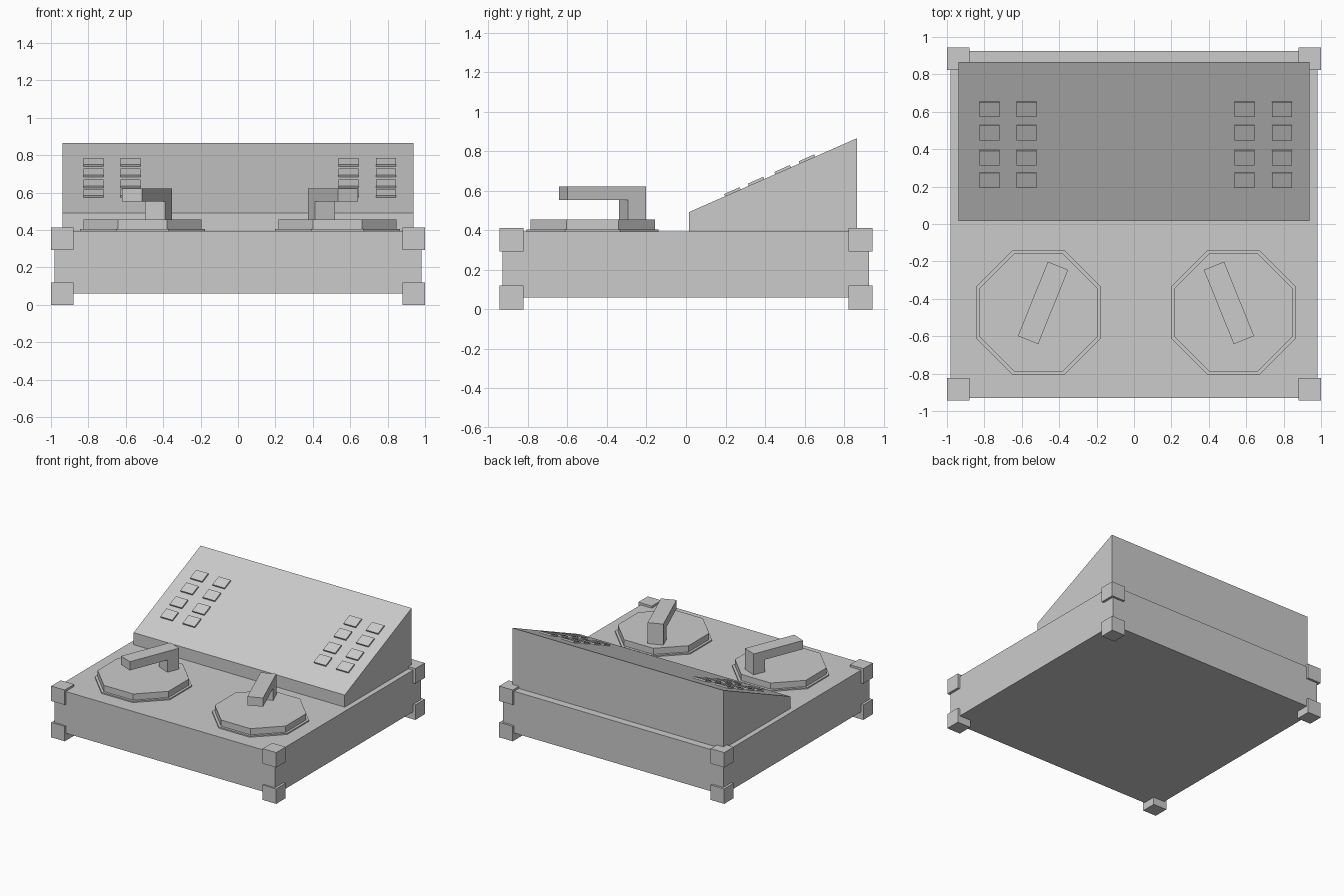
import bpy, bmesh
from math import atan2, cos, pi, radians, sin
from mathutils import Matrix, Vector

if "Cube" in bpy.data.objects:
    bpy.data.objects.remove(bpy.data.objects["Cube"])


def finish(name, bm):
    bmesh.ops.recalc_face_normals(bm, faces=bm.faces)
    me = bpy.data.meshes.new(name)
    bm.to_mesh(me)
    bm.free()
    ob = bpy.data.objects.new(name, me)
    bpy.context.collection.objects.link(ob)
    return ob


def box(name, centre, size, rot=Matrix.Identity(4)):
    bm = bmesh.new()
    m = Matrix.Translation(centre) @ rot @ Matrix.Diagonal((*size, 1))
    bmesh.ops.create_cube(bm, size=1, matrix=m)
    return finish(name, bm)


def octagon(name, x, y, z0, z1, apothem):
    bm = bmesh.new()
    r = apothem / cos(pi / 8)
    m = Matrix.Translation((x, y, (z0 + z1) / 2)) @ Matrix.Rotation(pi / 8, 4, 'Z')
    bmesh.ops.create_cone(bm, cap_ends=True, segments=8, radius1=r, radius2=r,
                          depth=z1 - z0, matrix=m)
    return finish(name, bm)


# Main case
BODY_TOP = 0.395
box("case", (0, -0.002, (0.06 + BODY_TOP) / 2), (1.96, 1.855, BODY_TOP - 0.06))

# Corner protectors, also serving as feet
for sx in (-1, 1):
    for sy in (-1, 1):
        for level, z in (("lower", 0.06), ("upper", 0.352)):
            box(f"{level}_corner_block", (sx * 0.94, sy * 0.883, z), (0.12, 0.12, 0.12))

# Sloped control panel, extruded from its side profile
Y0, Y1, Z0, Z1 = 0.015, 0.865, 0.492, 0.866
bm = bmesh.new()
profile = [(Y0, BODY_TOP), (Y1, BODY_TOP), (Y1, Z1), (Y0, Z0)]
face = bm.faces.new([bm.verts.new((-0.938, y, z)) for y, z in profile])
ext = bmesh.ops.extrude_face_region(bm, geom=[face])
bmesh.ops.translate(bm, vec=(1.876, 0, 0),
                    verts=[v for v in ext["geom"] if isinstance(v, bmesh.types.BMVert)])
finish("sloped_panel", bm)

# Buttons lying on the slope
slope = atan2(Z1 - Z0, Y1 - Y0)
tilt = Matrix.Rotation(slope, 4, 'X')
for x in (-0.773, -0.574, 0.591, 0.791):
    for y in (0.615, 0.491, 0.357, 0.237):
        z = Z0 + (y - Y0) * (Z1 - Z0) / (Y1 - Y0)
        box("button", (x, y, z), (0.107, 0.086, 0.024), tilt)

# Turntables with tone arms, mirrored left and right
MID = 0.0105
for side, s in (("left", -1), ("right", 1)):
    x = MID + s * 0.521
    octagon(f"{side}_platter_base", x, -0.473, BODY_TOP - 0.01, 0.405, 0.334)
    octagon(f"{side}_platter", x, -0.473, 0.40, 0.455, 0.315)
    turn = Matrix.Rotation(s * radians(22), 4, 'Z')
    arm = Vector((MID + s * 0.497, -0.422, 0))
    box(f"{side}_arm", arm + Vector((0, 0, 0.588)), (0.117, 0.428, 0.07), turn)
    post = arm + turn @ Vector((0, 0.164, 0.503))
    box(f"{side}_arm_post", post, (0.117, 0.10, 0.10), turn)
